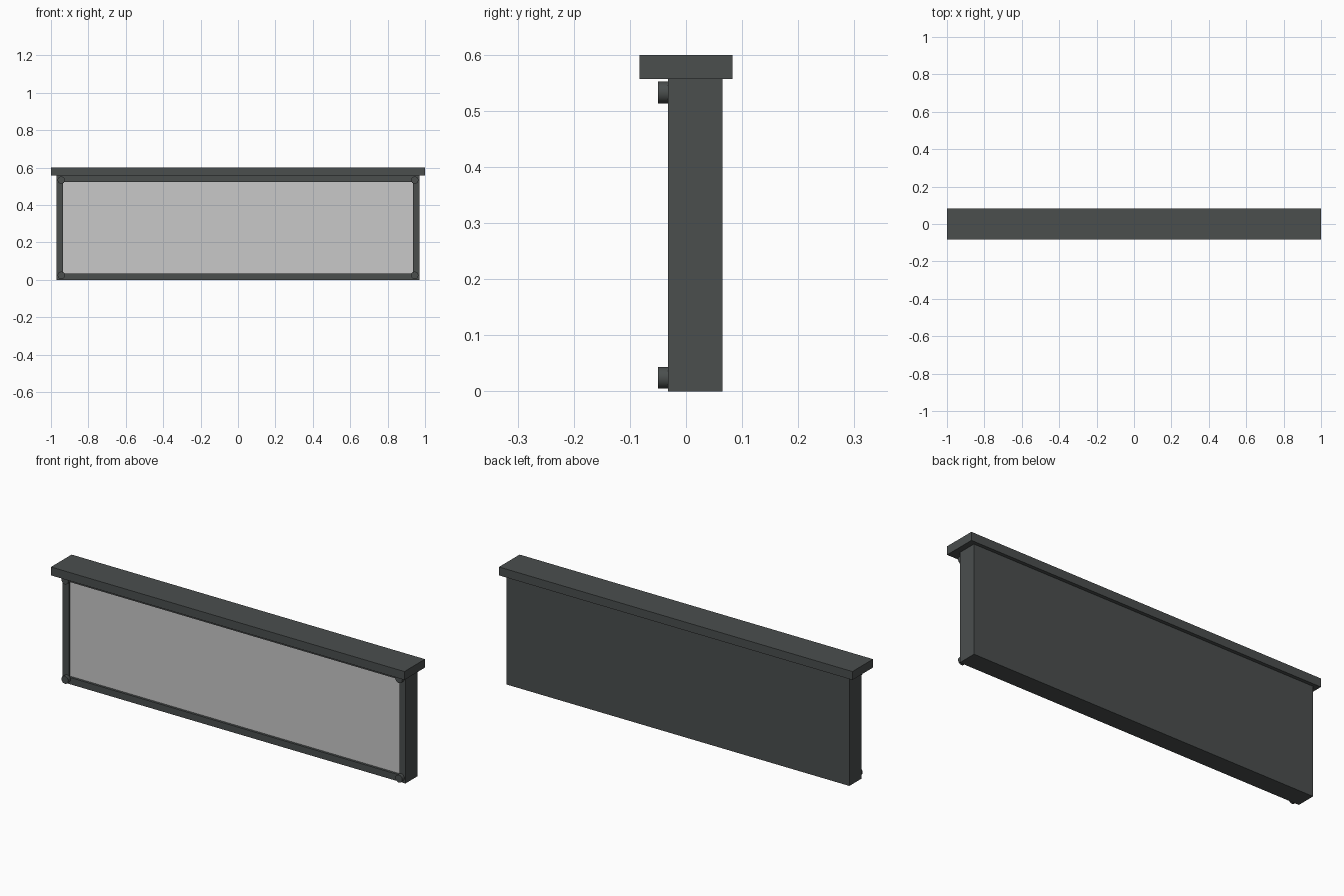
import bpy, bmesh
from mathutils import Matrix, Vector

cube = bpy.data.objects.get("Cube")
if cube:
    bpy.data.objects.remove(cube, do_unlink=True)


def material(name, rgb):
    mat = bpy.data.materials.new(name)
    mat.use_nodes = True
    color = (*rgb, 1)
    mat.diffuse_color = color
    mat.node_tree.nodes["Principled BSDF"].inputs["Base Color"].default_value = color
    return mat


dark_grey = material("dark_grey", (0.069, 0.077, 0.076))
light_grey = material("light_grey", (0.58, 0.58, 0.58))


def add_object(name, bm, *mats):
    mesh = bpy.data.meshes.new(name)
    bm.to_mesh(mesh)
    bm.free()
    for mat in mats:
        mesh.materials.append(mat)
    obj = bpy.data.objects.new(name, mesh)
    bpy.context.collection.objects.link(obj)
    return obj


def box(low, high):
    low, high = Vector(low), Vector(high)
    bm = bmesh.new()
    bmesh.ops.create_cube(bm, size=1, matrix=Matrix.Translation((low + high) / 2)
                          @ Matrix.Diagonal((*(high - low), 1)))
    return bm


FRONT = -0.032
BODY_TOP = 0.557

# Body with a shallow recessed panel in the front
bm = box((-0.97, FRONT, 0), (0.97, 0.065, BODY_TOP))
panel = min(bm.faces, key=lambda f: f.calc_center_median().y)
bmesh.ops.inset_individual(bm, faces=[panel], thickness=0.049)
walls = bmesh.ops.inset_individual(bm, faces=[panel], thickness=0)
bmesh.ops.translate(bm, verts=panel.verts, vec=(0, 0.012, 0))
panel.material_index = 1
add_object("sign_body", bm, dark_grey, light_grey)

# Overhanging cap
add_object("top_cap", box((-1, -0.083, BODY_TOP), (1, 0.083, 0.6)), dark_grey)

# Round bolt heads at the four front corners
for side, x in (("left", 0.945), ("right", -0.945)):
    for level, z in (("lower", 0.0245), ("upper", 0.533)):
        bm = bmesh.new()
        bmesh.ops.create_cone(
            bm, cap_ends=True, segments=32, radius1=0.0195, radius2=0.0195, depth=0.018,
            matrix=Matrix.Translation((x, FRONT - 0.009, z)) @ Matrix.Rotation(1.5708, 4, "X"))
        bolt = add_object(f"{level}_{side}_bolt", bm, dark_grey)
        bpy.ops.object.select_all(action="DESELECT")
        bolt.select_set(True)
        bpy.context.view_layer.objects.active = bolt
        bpy.ops.object.shade_smooth_by_angle()
